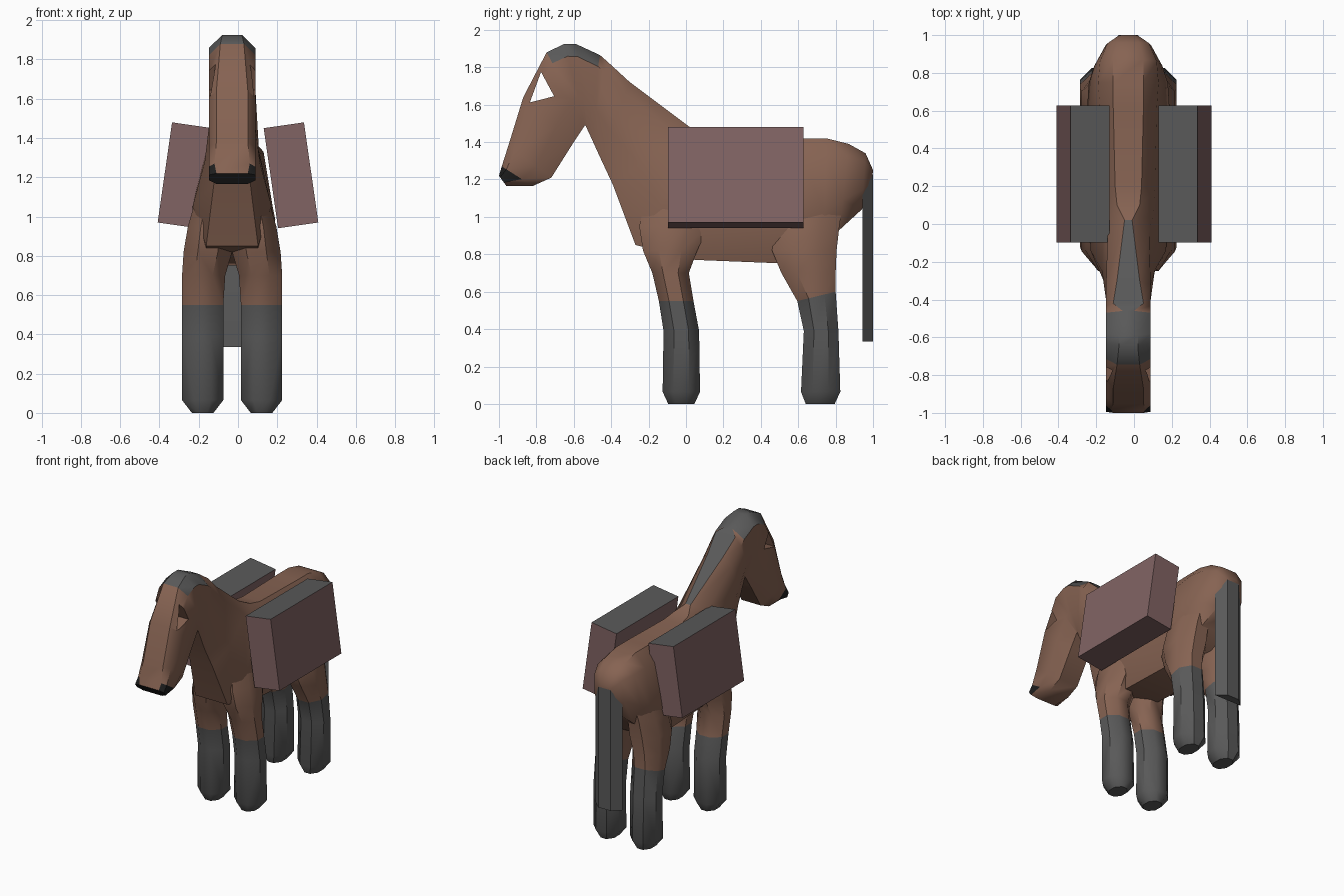
import bpy, bmesh, math
from mathutils import Vector, Matrix

cube = bpy.data.objects.get("Cube")
if cube:
    bpy.data.objects.remove(cube, do_unlink=True)

MID = -0.03  # the animal stands slightly off the centre line


def material(name, rgb):
    m = bpy.data.materials.new(name)
    m.use_nodes = True
    m.diffuse_color = (*rgb, 1)
    m.node_tree.nodes["Principled BSDF"].inputs["Base Color"].default_value = (*rgb, 1)
    return m


brown = material("brown coat", (0.24, 0.125, 0.085))
grey = material("dark grey", (0.1, 0.1, 0.1))
black = material("black muzzle", (0.013, 0.013, 0.013))
pink = material("dusty pink", (0.22, 0.125, 0.125))


def make(name, bm, materials, smooth=True):
    """Turn a bmesh into a named object."""
    bmesh.ops.recalc_face_normals(bm, faces=bm.faces)
    mesh = bpy.data.meshes.new(name)
    bm.to_mesh(mesh)
    bm.free()
    for m in materials:
        mesh.materials.append(m)
    ob = bpy.data.objects.new(name, mesh)
    bpy.context.collection.objects.link(ob)
    bpy.ops.object.select_all(action="DESELECT")
    ob.select_set(True)
    bpy.context.view_layer.objects.active = ob
    if smooth:
        bpy.ops.object.shade_smooth_by_angle(angle=math.radians(42))
    return ob


def plain(segment, strip):
    return 0


def loft(rings, colour=plain):
    """Skin closed rings; colour(segment, strip) gives the slot, segment -1 is the first cap."""
    bm = bmesh.new()
    loops = [[bm.verts.new(p) for p in ring] for ring in rings]
    count = len(loops[0])
    for i, (this, following) in enumerate(zip(loops, loops[1:])):
        for j in range(count):
            k = (j + 1) % count
            face = bm.faces.new((this[j], this[k], following[k], following[j]))
            face.material_index = colour(i, j)
    bm.faces.new(loops[0]).material_index = colour(-1, 0)
    bm.faces.new(loops[-1]).material_index = colour(len(rings), 0)
    return bm


def section(top, low, crest, shoulder, flank):
    """Eight-sided slice between a top and a bottom point, given its half widths."""
    top, low = Vector((MID, *top)), Vector((MID, *low))
    levels = ((0, crest), (0.15, shoulder), (0.65, flank), (1, flank * 0.66))
    right = [top.lerp(low, t) + Vector((w, 0, 0)) for t, w in levels]
    left = [top.lerp(low, t) - Vector((w, 0, 0)) for t, w in reversed(levels)]
    return right + left


# Head and neck, muzzle first: top point, bottom point, half width of the crest
head = [
    ((-1, 1.22), (-0.96, 1.165), 0.08),
    ((-0.985, 1.27), (-0.82, 1.165), 0.09),
    ((-0.95, 1.38), (-0.72, 1.21), 0.08),
    ((-0.87, 1.64), (-0.6, 1.4), 0.08),
    ((-0.745, 1.88), (-0.54, 1.49), 0.06),
    ((-0.65, 1.925), (-0.535, 1.485), 0.05),
    ((-0.59, 1.925), (-0.53, 1.475), 0.05),
    ((-0.46, 1.865), (-0.525, 1.46), 0.03),
    ((-0.42, 1.83), (-0.51, 1.43), 0.08),
    ((-0.3, 1.72), (-0.46, 1.32), 0.06),
]
# Withers to rump: top point, bottom point, half widths of crest, shoulder, flank
trunk = [
    ((0.02, 1.48), (-0.39, 1.17), 0.02, 0.11, 0.14),
    ((0.1, 1.44), (-0.27, 0.85), 0.06, 0.13, 0.2),
    ((0.2, 1.42), (0.05, 0.77), 0.07, 0.14, 0.21),
    ((0.62, 1.42), (0.55, 0.75), 0.08, 0.15, 0.22),
    ((0.75, 1.42), (0.74, 0.82), 0.08, 0.16, 0.21),
    ((0.87, 1.39), (0.82, 0.93), 0.08, 0.15, 0.18),
    ((0.96, 1.34), (0.94, 1.04), 0.06, 0.11, 0.12),
    ((1, 1.25), (0.99, 1.15), 0.03, 0.05, 0.05),
]


def coat(segment, strip):
    crest, cheek, brow = strip == 7, strip in (0, 1, 5, 6), strip in (0, 6)
    if segment == -1 or (segment == 0 and cheek):
        return 2  # muzzle
    if 4 <= segment < len(head) and crest:
        return 1  # mane
    if 4 <= segment <= 6 and brow:
        return 1  # forelock
    return 0


slices = [section(top, low, crest, 0.118, 0.118) for top, low, crest in head]
slices += [section(*row) for row in trunk]
body = make("body", loft(slices, coat), (brown, grey, black))

# Eye openings, cut right through the head
eye = ((-0.775, 1.775), (-0.705, 1.645), (-0.835, 1.612))
cutter = make("eye_cutter", loft([[(x, *p) for p in eye] for x in (-0.4, 0.4)]), [brown], False)
cutter.hide_render = True
bpy.context.view_layer.objects.active = body
cut = body.modifiers.new("eyes", "BOOLEAN")
cut.operation, cut.solver, cut.object = "DIFFERENCE", "EXACT", cutter
bpy.ops.object.modifier_apply(modifier=cut.name)
bpy.data.objects.remove(cutter, do_unlink=True)

# Legs: height, inner x, outer x of each ring, then front and back y per pair
stance = [
    (0, 0.095, 0.205), (0.065, 0.045, 0.255), (0.39, 0.045, 0.255), (0.55, 0.045, 0.255),
    (0.7, 0.035, 0.255), (0.82, 0, 0.247), (0.95, 0, 0.225), (1.15, 0, 0.167),
]
depths = {
    "front": [(-0.095, 0.045), (-0.125, 0.075), (-0.12, 0.07), (-0.145, 0.04),
              (-0.18, 0.015), (-0.23, 0.06), (-0.25, 0.12), (-0.2, 0.12)],
    "rear": [(0.64, 0.795), (0.615, 0.825), (0.63, 0.815), (0.595, 0.8),
             (0.51, 0.8), (0.46, 0.805), (0.48, 0.82), (0.5, 0.85)],
}


def leg_ring(height, inner, outer, front, back, side, rise):
    ring = []
    for k in range(8):
        angle = math.pi * (k + 0.5) / 4
        u, v = (f(angle) / math.cos(math.pi / 8) for f in (math.cos, math.sin))
        x = (inner + outer + u * (outer - inner)) / 2
        y = (front + back + v * (back - front)) / 2
        ring.append((MID + side * x, y, height + rise * (v + 1) / 2))
    return ring


def stocking(segment, strip):
    return 1 if segment < 3 else 0


for place, depth in depths.items():
    for label, side in (("left", 1), ("right", -1)):
        rings = []
        for i, (shape, reach) in enumerate(zip(stance, depth)):
            rise = 0.05 if place == "rear" and i == 3 else 0
            rings.append(leg_ring(*shape, *reach, side, rise))
        make(f"{place}_{label}_leg", loft(rings, stocking), (brown, grey))

# Tail: a hanging strip with a bevelled back
strand = [(-0.11, 0.945, 1.12), (-0.05, 1, 1.23), (0.05, 1, 1.23), (0.11, 0.945, 1.12)]
tail_end = [(MID + x, y, 0.335) for x, y, z in strand]
tail_root = [(MID + x, y, z) for x, y, z in strand]
make("tail", loft([tail_end, tail_root]), [grey])

# Saddlebags leaning against the flanks, with grey lids
for label, side in (("left", 1), ("right", -1)):
    bm = bmesh.new()
    pose = (Matrix.Translation((side * 0.27, 0.265, 1.21))
            @ Matrix.Rotation(-side * math.radians(8.2), 4, "Y")
            @ Matrix.Diagonal((0.207, 0.725, 0.515, 1)))
    bmesh.ops.create_cube(bm, size=1, matrix=pose)
    bm.normal_update()
    for face in bm.faces:
        face.material_index = 1 if face.normal.z > 0.8 else 0
    make(f"{label}_saddlebag", bm, (pink, grey), False)
